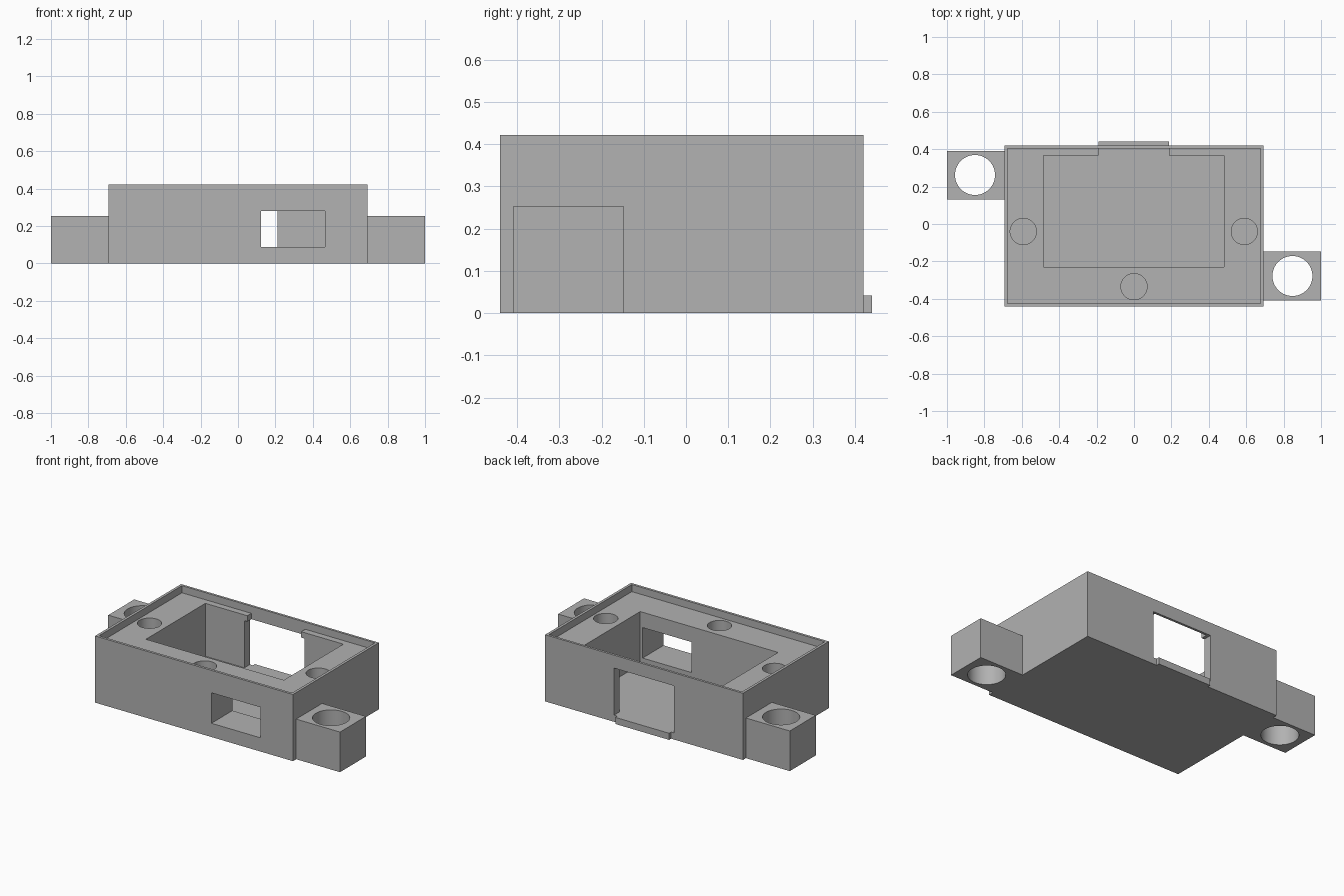
import bpy, bmesh, math
from mathutils import Matrix, Vector

if "Cube" in bpy.data.objects:
    bpy.data.objects.remove(bpy.data.objects["Cube"])

grey = bpy.data.materials.new("plain grey")
grey.diffuse_color = (0.445, 0.445, 0.445, 1)
grey.use_nodes = True
grey.node_tree.nodes["Principled BSDF"].inputs["Base Color"].default_value = grey.diffuse_color


def add_object(name, bm):
    mesh = bpy.data.meshes.new(name)
    bm.to_mesh(mesh)
    bm.free()
    mesh.materials.append(grey)
    obj = bpy.data.objects.new(name, mesh)
    bpy.context.collection.objects.link(obj)
    return obj


def box(name, x, y, z):
    bm = bmesh.new()
    lo, hi = Vector((x[0], y[0], z[0])), Vector((x[1], y[1], z[1]))
    bmesh.ops.create_cube(bm, size=1, matrix=Matrix.Translation((lo + hi) / 2)
                          @ Matrix.Diagonal((*(hi - lo), 1)))
    return add_object(name, bm)


def cylinder(name, x, y, z, radius):
    bm = bmesh.new()
    bmesh.ops.create_cone(bm, cap_ends=True, segments=64, radius1=radius, radius2=radius,
                          depth=z[1] - z[0],
                          matrix=Matrix.Translation((x, y, (z[0] + z[1]) / 2)))
    return add_object(name, bm)


def cut(target, cutters):
    """Subtract each cutter, bake the result and round the bores."""
    bpy.ops.object.select_all(action='DESELECT')
    target.select_set(True)
    bpy.context.view_layer.objects.active = target
    for cutter in cutters:
        mod = target.modifiers.new("cut", 'BOOLEAN')
        mod.operation, mod.solver, mod.object = 'DIFFERENCE', 'EXACT', cutter
        bpy.ops.object.modifier_apply(modifier=mod.name)
        bpy.data.objects.remove(cutter)
    bpy.ops.object.shade_smooth_by_angle(angle=math.radians(30))


FLOOR, LEDGE, TOP = 0.042, 0.377, 0.422

# Case body with recessed rim, pocket, rear slot, front window and blind screw holes
body = box("case_body", (-0.693, 0.693), (-0.44, 0.42), (0, TOP))
cutters = [
    box("rim_recess", (-0.676, 0.676), (-0.424, 0.405), (LEDGE, 0.6)),
    box("pocket", (-0.484, 0.482), (-0.23, 0.365), (FLOOR, 0.6)),
    box("rear_slot", (-0.21, 0.21), (0.3, 0.6), (FLOOR, 0.34)),
    box("slot_notch", (-0.19, 0.187), (0.3, 0.405), (0.2, 0.5)),
    box("front_window", (0.122, 0.465), (-0.6, -0.15), (0.087, 0.28)),
]
for x, y in ((-0.592, -0.04), (0.59, -0.04), (0, -0.335)):
    cutters.append(cylinder("screw_hole", x, y, (FLOOR, 0.6), 0.07))
cut(body, cutters)

# Small lip below the rear slot
box("rear_lip", (-0.19, 0.187), (0.42, 0.44), (0, FLOOR))

# Mounting ears with through holes, at opposite corners
for name, x, y, hole in (
        ("left_ear", (-1, -0.693), (0.13, 0.39), (-0.85, 0.262)),
        ("right_ear", (0.693, 1), (-0.408, -0.148), (0.847, -0.278))):
    ear = box(name, x, y, (0, 0.254))
    cut(ear, [cylinder("ear_hole", *hole, (-0.1, 0.4), 0.107)])
